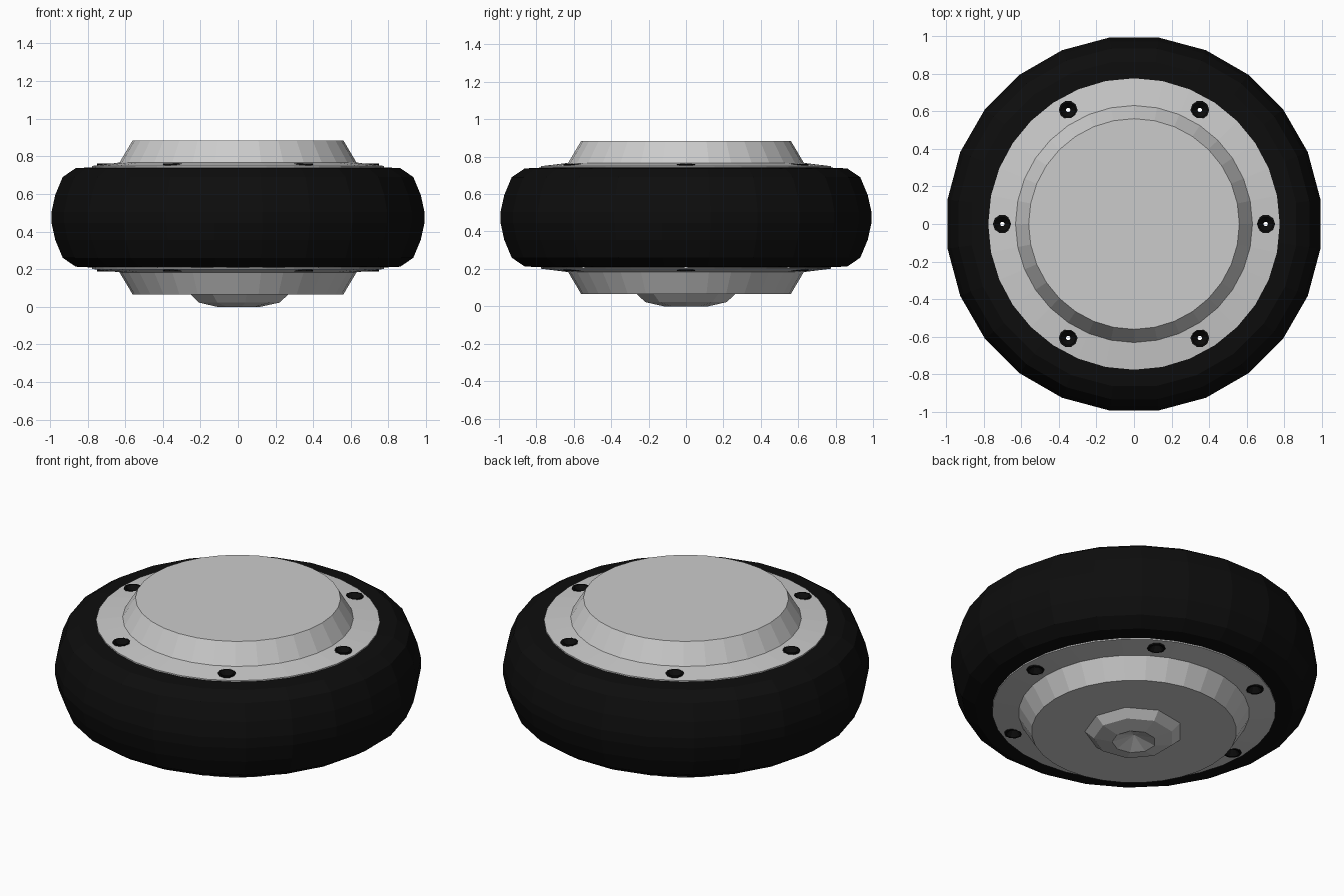
import bpy, bmesh
from math import sin, cos, pi

if "Cube" in bpy.data.objects:
    bpy.data.objects.remove(bpy.data.objects["Cube"])


def lathe(name, profile, sides, closed=False, centre=(0, 0), phase=0.0, colour=None):
    """Revolve (radius, z) points around a vertical axis; radius 0 becomes a single pole."""
    bm = bmesh.new()
    rings = []
    for r, z in profile:
        n = 1 if r == 0 else sides
        rings.append([bm.verts.new((centre[0] + r * cos(2 * pi * i / sides + phase),
                                    centre[1] + r * sin(2 * pi * i / sides + phase), z))
                      for i in range(n)])
    pairs = list(zip(rings, rings[1:]))
    if closed:
        pairs.append((rings[-1], rings[0]))
    for a, b in pairs:
        for i in range(sides):
            j = (i + 1) % sides
            if len(a) == 1:
                bm.faces.new((a[0], b[j], b[i]))
            elif len(b) == 1:
                bm.faces.new((a[i], a[j], b[0]))
            else:
                bm.faces.new((a[i], a[j], b[j], b[i]))
    bmesh.ops.recalc_face_normals(bm, faces=bm.faces)
    mesh = bpy.data.meshes.new(name)
    bm.to_mesh(mesh)
    bm.free()
    obj = bpy.data.objects.new(name, mesh)
    bpy.context.collection.objects.link(obj)
    if colour:
        mesh.materials.append(colour)
    return obj


rubber = bpy.data.materials.new("black_rubber")
rubber.diffuse_color = (0.004, 0.004, 0.004, 1)
rubber.use_nodes = True
rubber.node_tree.nodes["Principled BSDF"].inputs["Base Color"].default_value = rubber.diffuse_color

MID = 0.475  # mid-plane of the wheel


def both_sides(half):
    """Extend an upper half profile (radius, height above mid) to the lower side."""
    return [(r, MID + h) for r, h in half] + [(r, MID - h) for r, h in reversed(half)]


# Tyre: bulging low-poly ring
lathe("tyre", both_sides([(0.765, 0.267), (0.87, 0.262), (0.94, 0.215), (0.98, 0.12), (1.0, 0.03)]),
      24, closed=True, phase=pi / 24, colour=rubber)

# Rim: raised flat drum with sloped shoulder and thin flange on each side
rim = lathe("rim", both_sides([(0, 0.41), (0.56, 0.41), (0.63, 0.292), (0.775, 0.274)]), 32)

# Bolt holes: cut through the flange and lined with black sleeves that narrow inside
for k in range(6):
    spot = (0.70 * cos(k * pi / 3), 0.70 * sin(k * pi / 3))
    cutter = lathe(f"bolt_hole_cutter_{k}", [(0, 1), (0.046, 1), (0.046, 0), (0, 0)], 10, centre=spot)
    cutter.hide_render = True
    cutter.hide_viewport = True
    cut = rim.modifiers.new(f"bolt_hole_{k}", 'BOOLEAN')
    cut.operation = 'DIFFERENCE'
    cut.solver = 'EXACT'
    cut.object = cutter
    lathe(f"bolt_sleeve_{k}", both_sides([(0.05, 0.2), (0.05, 0.287), (0.04, 0.287), (0.012, 0.25)]),
          10, closed=False, centre=spot, colour=rubber)

# Axle boss: shallow faceted knob with a dished centre, underside only
lathe("axle_boss", [(0.27, 0.067), (0.22, 0.022), (0.12, 0.0), (0, 0.045)], 9)
